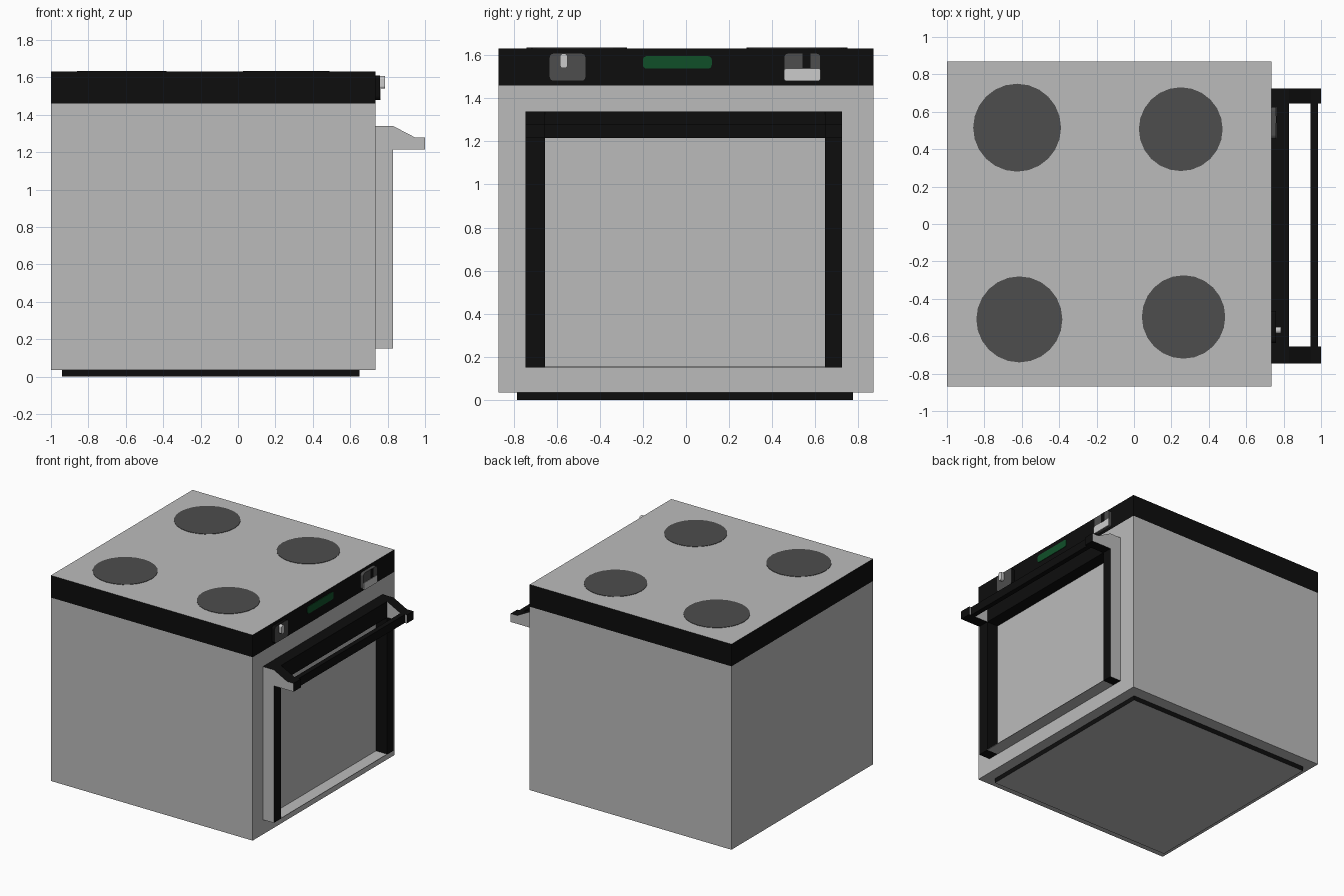
import bpy, math

if "Cube" in bpy.data.objects:
    bpy.data.objects.remove(bpy.data.objects["Cube"])


def material(name, rgb):
    m = bpy.data.materials.new(name)
    m.diffuse_color = (*rgb, 1)
    m.use_nodes = True
    m.node_tree.nodes["Principled BSDF"].inputs["Base Color"].default_value = m.diffuse_color
    return m


GREY = material("steel grey", (0.5, 0.5, 0.5))
BLACK = material("black", (0.004, 0.004, 0.004))
DARK = material("dark grey", (0.075, 0.075, 0.075))
GREEN = material("display green", (0.005, 0.078, 0.022))
LIGHT = material("light grey", (0.6, 0.6, 0.6))


def prism(name, pts, axis, a, b, mats, rule=None):
    """Extrude a 2D outline along an axis; rule(normal) picks the material index."""
    def place(p, h):
        return {'x': (h, p[0], p[1]), 'y': (p[0], h, p[1]), 'z': (p[0], p[1], h)}[axis]
    n = len(pts)
    verts = [place(p, a) for p in pts] + [place(p, b) for p in pts]
    faces = [list(range(n))[::-1], list(range(n, 2 * n))]
    faces += [[i, (i + 1) % n, n + (i + 1) % n, n + i] for i in range(n)]
    if axis == 'y':
        faces = [f[::-1] for f in faces]
    me = bpy.data.meshes.new(name)
    me.from_pydata(verts, [], faces)
    for m in mats:
        me.materials.append(m)
    if rule:
        for f in me.polygons:
            f.material_index = int(rule(f.normal))
    ob = bpy.data.objects.new(name, me)
    bpy.context.collection.objects.link(ob)
    return ob


def rect(u0, u1, v0, v1):
    return [(u0, v0), (u1, v0), (u1, v1), (u0, v1)]


def rounded(u0, u1, v0, v1, r, steps=4):
    pts = []
    for k, (cu, cv) in enumerate([(u1 - r, v1 - r), (u0 + r, v1 - r), (u0 + r, v0 + r), (u1 - r, v0 + r)]):
        for i in range(steps + 1):
            t = math.pi / 2 * (k + i / steps)
            pts.append((cu + r * math.cos(t), cv + r * math.sin(t)))
    return pts


X = 0.735  # plane of the oven face

# Cabinet, plinth and black top band with steel hob surface
prism("cabinet", rect(-1, X, -0.87, 0.87), 'z', 0.035, 1.46, [GREY])
prism("plinth", rect(-0.94, 0.65, -0.785, 0.775), 'z', 0, 0.035, [BLACK, GREY], lambda n: n.z < -0.5)
prism("hob_band", rect(-1, X, -0.87, 0.87), 'z', 1.46, 1.632, [BLACK, GREY], lambda n: n.z > 0.5)

# Hot plates
for i, (x, y, r) in enumerate([(-0.625, 0.515, 0.235), (0.25, 0.507, 0.224),
                               (-0.613, -0.51, 0.23), (0.265, -0.497, 0.223)]):
    ring = [(x + r * math.cos(k * math.tau / 24), y + r * math.sin(k * math.tau / 24)) for k in range(24)]
    prism(f"hot_plate_{i + 1}", ring, 'z', 1.631, 1.635, [DARK])

# Door frame: posts are steel on the outside, black on front and inside
for side, y0, y1, s in (("left", -0.745, -0.655, -1), ("right", 0.645, 0.725, 1)):
    prism(f"door_post_{side}", rect(y0, y1, 0.15, 1.215), 'x', X, 0.83, [BLACK, GREY],
          lambda n, s=s: n.y * s > 0.5)
    # Handle arm with sloping top
    arm = [(X, 1.215), (1.0, 1.215), (1.0, 1.28), (0.945, 1.28), (0.83, 1.34), (X, 1.34)]
    prism(f"handle_arm_{side}", arm, 'y', y0, y1, [BLACK, GREY], lambda n: abs(n.y) > 0.5)
prism("door_top_rail", rect(-0.655, 0.645, 1.215, 1.34), 'x', X, 0.83, [BLACK])
prism("door_sill", rect(-0.655, 0.645, 0.15, 0.154), 'x', X, 0.83, [GREY])
prism("handle_bar", rect(-0.655, 0.645, 1.215, 1.28), 'x', 0.945, 0.983, [BLACK])

# Left control: dark face on a black boss with a small pointer
prism("left_dial", rounded(-0.635, -0.465, 1.48, 1.61, 0.02), 'x', X, 0.76, [BLACK, DARK],
      lambda n: n.x > 0.5)
prism("left_pointer", rounded(-0.585, -0.55, 1.54, 1.608, 0.015), 'x', 0.76, 0.785, [LIGHT])

# Right control: dark face, light lower half and black notch
prism("right_dial", rounded(0.455, 0.625, 1.48, 1.61, 0.02), 'x', X, 0.76, [DARK])
prism("right_dial_lower", rounded(0.455, 0.625, 1.48, 1.537, 0.012), 'x', 0.758, 0.763, [LIGHT])
prism("right_dial_notch", rect(0.54, 0.577, 1.54, 1.609), 'x', 0.758, 0.763, [BLACK])

# Clock display
prism("display", rounded(-0.2, 0.12, 1.538, 1.596, 0.018), 'x', X - 0.002, X + 0.004, [GREEN])
